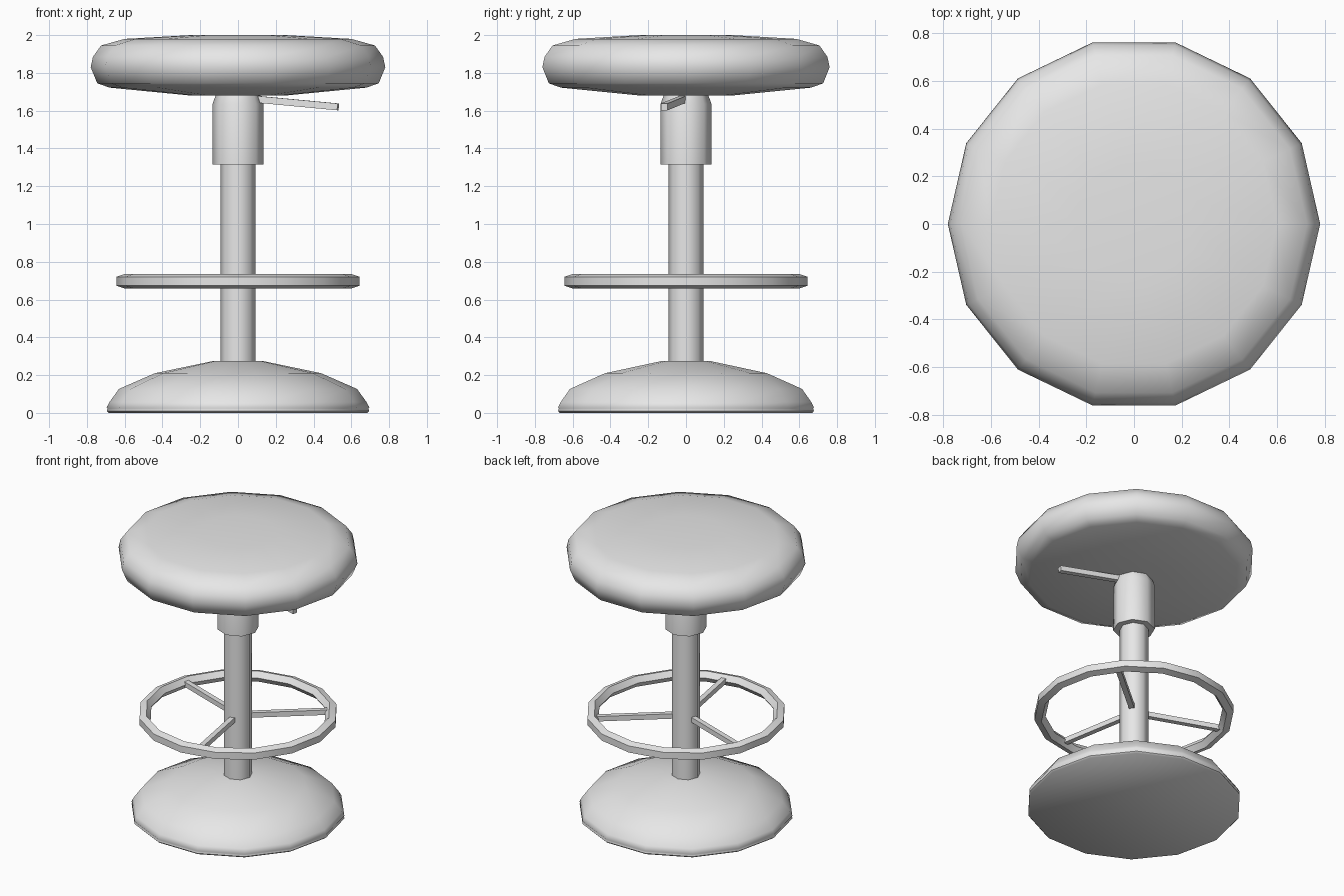
import bpy, bmesh, math
from mathutils import Vector

if "Cube" in bpy.data.objects:
    bpy.data.objects.remove(bpy.data.objects["Cube"])

grey = bpy.data.materials.new("plain grey")
grey.diffuse_color = (0.8, 0.8, 0.8, 1)
grey.use_nodes = True
grey.node_tree.nodes["Principled BSDF"].inputs["Base Color"].default_value = grey.diffuse_color


def finish(name, bm, angle):
    bmesh.ops.recalc_face_normals(bm, faces=bm.faces)
    me = bpy.data.meshes.new(name)
    bm.to_mesh(me)
    bm.free()
    me.materials.append(grey)
    me.shade_smooth()
    me.set_sharp_from_angle(angle=math.radians(angle))
    ob = bpy.data.objects.new(name, me)
    bpy.context.collection.objects.link(ob)
    return ob


def lathe(name, profile, sides, closed=False, angle=60):
    """Revolve (radius, z) points around z; open profiles get end caps."""
    bm = bmesh.new()
    rings = []
    for r, z in profile:
        rings.append([bm.verts.new((r * math.cos(2 * math.pi * i / sides),
                                    r * math.sin(2 * math.pi * i / sides), z))
                      for i in range(sides)])
    n = len(rings)
    for j in range(n if closed else n - 1):
        a, b = rings[j], rings[(j + 1) % n]
        for i in range(sides):
            k = (i + 1) % sides
            bm.faces.new((a[i], a[k], b[k], b[i]))
    if not closed:
        bm.faces.new(rings[0])
        bm.faces.new(rings[-1])
    return finish(name, bm, angle)


def bar(name, start, end, size):
    """Square bar between two points."""
    start, end = Vector(start), Vector(end)
    d = end - start
    bm = bmesh.new()
    bmesh.ops.create_cube(bm, size=1)
    for v in bm.verts:
        v.co = Vector((v.co.x * d.length, v.co.y * size, v.co.z * size))
    ob = finish(name, bm, 30)
    ob.rotation_euler = (0, -math.asin(d.z / d.length), math.atan2(d.y, d.x))
    ob.location = (start + end) / 2
    return ob


# domed foot
lathe("base", [(0.685, 0), (0.695, 0.01), (0.69, 0.022), (0.695, 0.03),
               (0.68, 0.058), (0.63, 0.127), (0.44, 0.21), (0.13, 0.275)], 14)

# post and height collar
lathe("post", [(0.093, 0.25), (0.093, 1.34)], 8)
lathe("collar", [(0.135, 1.315), (0.135, 1.635), (0.115, 1.69)], 8)

# cushion
lathe("seat", [(0.25, 1.68), (0.68, 1.722), (0.745, 1.745), (0.78, 1.83),
               (0.768, 1.885), (0.725, 1.945), (0.60, 1.98), (0.25, 2.0)], 14)

# foot ring with a five-sided section
section = [(0.612 + 0.04 * math.cos(math.radians(36 + 72 * i)),
            0.697 + 0.04 * math.sin(math.radians(36 + 72 * i))) for i in range(5)]
lathe("foot_ring", section, 16, closed=True)

# three spokes holding the ring
for i in range(3):
    a = math.radians(40 + 120 * i)
    c, s = math.cos(a), math.sin(a)
    bar(f"spoke_{i + 1}", (0.07 * c, 0.07 * s, 0.697), (0.6 * c, 0.6 * s, 0.697), 0.035)

# height lever
bar("lever", (0.05, -0.005, 1.665), (0.53, -0.115, 1.62), 0.036)
